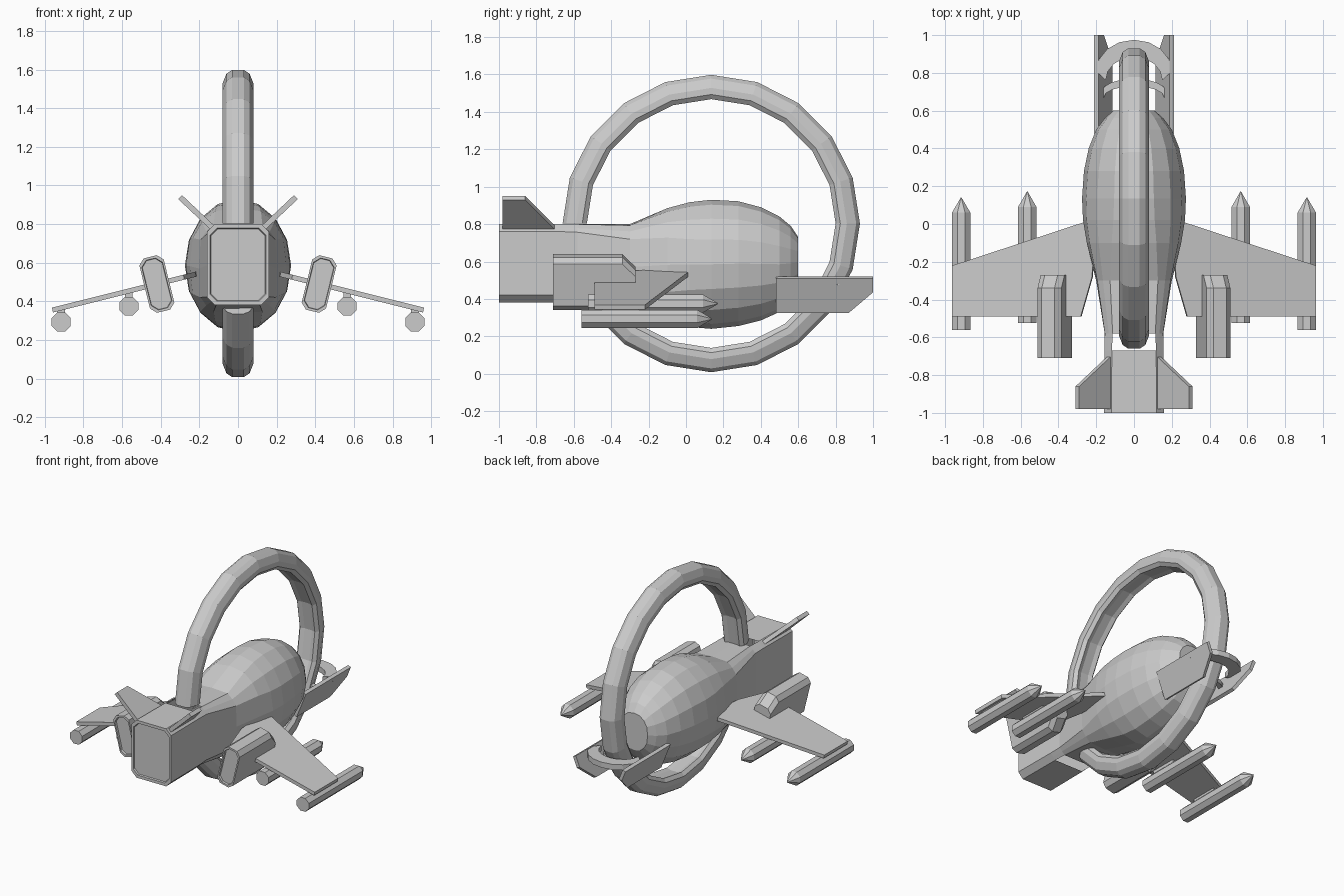
import bpy, bmesh
from math import sin, cos, pi, radians
from mathutils import Vector, Matrix

if "Cube" in bpy.data.objects:
    bpy.data.objects.remove(bpy.data.objects["Cube"])


def make(name, verts, faces):
    me = bpy.data.meshes.new(name)
    me.from_pydata([tuple(v) for v in verts], [], faces)
    bm = bmesh.new()
    bm.from_mesh(me)
    bmesh.ops.recalc_face_normals(bm, faces=bm.faces)
    bm.to_mesh(me)
    bm.free()
    ob = bpy.data.objects.new(name, me)
    bpy.context.collection.objects.link(ob)
    return ob


def loft(name, sections, caps=True, skip=lambda i, j: False, loop=False):
    """Bridge a list of equal-length closed sections."""
    n, m = len(sections[0]), len(sections)
    verts = [v for s in sections for v in s]
    faces = []
    for i in range(m if loop else m - 1):
        k = (i + 1) % m
        for j in range(n):
            if not skip(i, j):
                l = (j + 1) % n
                faces.append((i * n + j, i * n + l, k * n + l, k * n + j))
    if caps:
        faces += [tuple(range(n)), tuple(range((m - 1) * n, m * n))]
    return make(name, verts, faces)


def mirrored(ob):
    mod = ob.modifiers.new("mirror", 'MIRROR')
    mod.use_axis[0] = True
    return ob


def plate(name, pts, offset):
    """Flat outline thickened along an offset vector."""
    o = Vector(offset) / 2
    return loft(name, [[Vector(p) - o for p in pts], [Vector(p) + o for p in pts]])


def box_outline(a, b, c):
    """Chamfered rectangle, 16 points, starting near +x and turning to +z."""
    corners = [(a, b - c), (a - c, b), (c - a, b), (-a, b - c),
               (-a, c - b), (c - a, -b), (a - c, -b), (a, c - b)]
    out = []
    for i, p in enumerate(corners):
        q = corners[(i + 1) % 8]
        out += [p, ((p[0] + q[0]) / 2, (p[1] + q[1]) / 2)]
    return out


# Hull: square front box blending into a faceted egg
def hull_section(y, a, top, bot, t, s=1):
    b, zc = (top - bot) / 2, (top + bot) / 2
    sec = []
    for i, (x, z) in enumerate(box_outline(a, b, 0.04)):
        ang = 2 * pi * (i + 1) / 16
        ex, ez = a * cos(ang), b * sin(ang)
        sec.append(((x + (ex - x) * t) * s, y, zc + (z + (ez - z) * t) * s))
    return sec


profile = [(-1, .16, .80, .38, 0), (-.67, .157, .80, .38, 0), (-.58, .155, .80, .38, .04),
           (-.3, .20, .80, .34, .4), (-.1, .25, .885, .28, .8), (.02, .27, .917, .25, .95),
           (.135, .275, .93, .24, 1), (.28, .265, .922, .255, 1), (.40, .24, .89, .285, 1),
           (.50, .20, .84, .33, 1), (.56, .155, .79, .39, 1), (.60, .11, .73, .46, .8)]
secs = [hull_section(-.99, .16, .80, .38, 0, .88), hull_section(-1, .16, .80, .38, 0, .9)]
secs += [hull_section(*p) for p in profile]
# slots in top and bottom where the ring enters
loft("hull", secs, skip=lambda i, j: i == 3 and j in (2, 3, 10, 11))

# Large upright ring, open where it passes through the hull
half = [(.795, .03), (.775, .06), (.725, .08), (.69, .08), (.665, .06), (.675, .03)]
cross = half + [(r, -x) for r, x in reversed(half)]
ring = []
for k in range(19):
    a = radians(216 + 18 * k)
    ring.append([(x, .135 + r * cos(a), .803 + r * sin(a)) for r, x in cross])
loft("ring", ring)


# Wings
def wz(x):
    return .54 - .25 * (x - .22)


outline = [(.20, .03), (.96, -.22), (.96, -.49), (.28, -.49), (.22, -.28)]
mirrored(plate("wing", [(x, y, wz(x)) for x, y in outline], (0.005, 0, .025)))

# Engine pods, square to the sloping wing
up, side, mid = Vector((.24, 0, .97)), Vector((.97, 0, -.24)), Vector((.42, 0, .49))
pod = []
for y, w, h in [(-.695, .053, .13), (-.71, .055, .132), (-.71, .065, .145),
                (-.34, .065, .145), (-.27, .065, .075)]:
    pod.append([mid + side * u + up * v + Vector((0, y, 0))
                for u, v in box_outline(w, h, .03)])
mirrored(loft("engine_pod", pod))

# Missiles and their pylons
for label, x, z, y0, y1, y2 in [("outer", .915, .293, -.56, .06, .14),
                                ("inner", .565, .375, -.525, .09, .172)]:
    body = [[(x + r * cos(pi / 8 + k * pi / 4), y, z + r * sin(pi / 8 + k * pi / 4))
             for k in range(8)] for y, r in [(y0, .053), (y1, .053), (y2, .002)]]
    mirrored(loft(label + "_missile", body))
    mirrored(plate(label + "_pylon", [(x, -.45, z), (x, -.25, z), (x, -.25, wz(x)),
                                      (x, -.45, wz(x))], (.04, 0, 0)))

# Canted fins on the front box
fin = [(.12, -.98, .77), (.12, -.69, .77), (.30, -.86, .94), (.30, -.98, .94)]
mirrored(plate("fin", fin, (.02, 0, -.02)))

# Leaning plates beside the rear of the egg
rear = [(.48, .515), (1.0, .515), (1.0, .44), (.87, .33), (.48, .33)]
mirrored(plate("rear_plate", [(.20 - .40 * (.515 - z), y, z) for y, z in rear],
               (.022, 0, -.01)))


# Curved straps joining the rear plates
def strap(name, outer, inner, z0, z1):
    secs = []
    for (xo, yo), (xi, yi) in zip(outer, inner):
        secs.append([(xo, yo, z0), (xo, yo, z1), (xi, yi, z1), (xi, yi, z0)])
    loft(name, secs)


def arc(w, y, h):
    return [(w * -cos(pi * k / 8), y + h * sin(pi * k / 8)) for k in range(9)]


strap("rear_strap", arc(.20, .81, .165), arc(.15, .76, .125), .475, .515)
strap("cross_strap", arc(.17, .70, .07), arc(.16, .67, .06), .42, .45)
